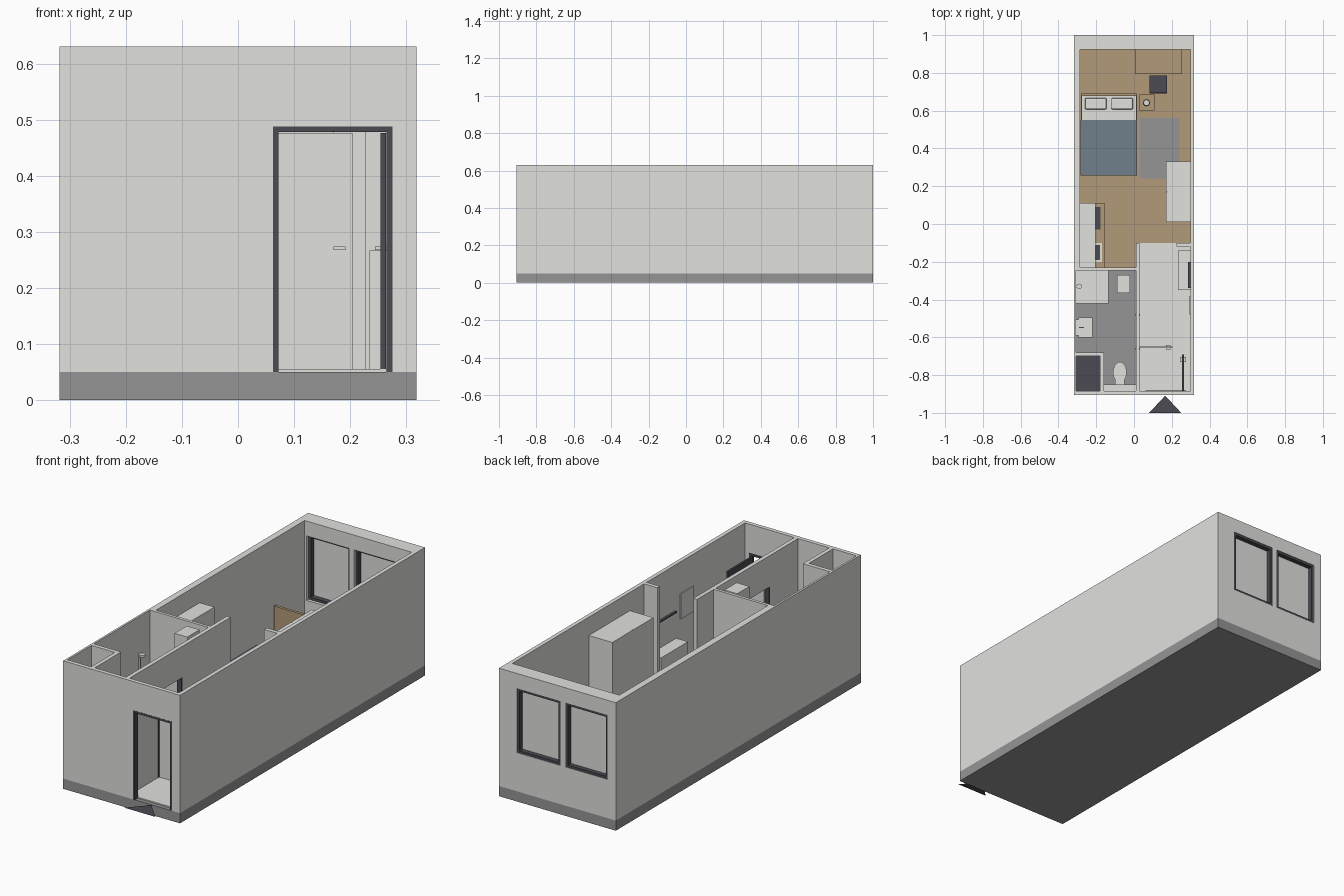
import bpy
import bmesh
from mathutils import Matrix, Vector

default_cube = bpy.data.objects.get("Cube")
if default_cube:
    bpy.data.objects.remove(default_cube, do_unlink=True)


def make_material(name, red, green, blue):
    material = bpy.data.materials.new(name)
    material.use_nodes = True
    colour = (red, green, blue, 1)
    material.diffuse_color = colour
    shader = material.node_tree.nodes["Principled BSDF"]
    shader.inputs["Base Color"].default_value = colour
    return material


white = make_material("warm white", .75, .75, .73)
grey = make_material("mid grey", .3, .3, .3)
wood = make_material("oak wood", .45, .32, .19)
blue = make_material("slate blue", .16, .21, .26)
dark = make_material("charcoal", .07, .07, .085)

# Main limits of the unit
HALF = .318
FRONT, BACK = -.905, 1
FRONT_IN, BACK_IN = -.885, .925
LEFT_IN, RIGHT_IN = .298, -.285
BATH_IN = -.308
FLOOR, TOP = .05, .63
FINISH = FLOOR + .004
DOOR_TOP = .476
HALL_A, HALL_B = .01, .03
HALL_END = -.1
BATH_END = -.245


def finish_object(name, mesh_data, material):
    mesh = bpy.data.meshes.new(name)
    mesh_data.to_mesh(mesh)
    mesh_data.free()
    mesh.materials.append(material)
    result = bpy.data.objects.new(name, mesh)
    bpy.context.collection.objects.link(result)
    return result


def box(name, material, x, y, z):
    """Box from three (low, high) pairs."""
    low, high = (Vector(corner) for corner in zip(x, y, z))
    mesh_data = bmesh.new()
    place = Matrix.Translation((low + high) / 2) @ Matrix.Diagonal((high - low).to_4d())
    bmesh.ops.create_cube(mesh_data, size=1, matrix=place)
    return finish_object(name, mesh_data, material)


def round_part(name, material, centre, z, radius_x, radius_y, taper=1):
    """Upright elliptical cylinder or cone."""
    mesh_data = bmesh.new()
    height = z[1] - z[0]
    place = Matrix.Translation((*centre, z[0] + height / 2)) @ Matrix.Diagonal((radius_x, radius_y, height, 1))
    bmesh.ops.create_cone(mesh_data, cap_ends=True, segments=24, radius1=1,
                          radius2=taper, depth=1, matrix=place)
    result = finish_object(name, mesh_data, material)
    for face in result.data.polygons:
        face.use_smooth = abs(face.normal.z) < .9
    return result


def four_legs(name, material, x, y, z, size):
    for x_low in (x[0], x[1] - size):
        for y_low in (y[0], y[1] - size):
            box(name, material, (x_low, x_low + size), (y_low, y_low + size), z)


def frame(name, material, x, y, z, width, sill=True):
    """Rectangular frame facing front or back."""
    box(name + "_side", material, (x[0], x[0] + width), y, z)
    box(name + "_side", material, (x[1] - width, x[1]), y, z)
    inner = (x[0] + width, x[1] - width)
    box(name + "_head", material, inner, y, (z[1] - width, z[1]))
    if sill:
        box(name + "_sill", material, inner, y, (z[0], z[0] + width))


full = (FLOOR, TOP)

# Base slab and floor finishes
box("base_slab", grey, (-HALF, HALF), (FRONT, BACK), (0, FLOOR))
box("room_floor", wood, (RIGHT_IN, LEFT_IN), (BATH_END, BACK_IN), (FLOOR, FINISH))
box("hall_floor", white, (HALL_B, LEFT_IN), (FRONT_IN, HALL_END), (FLOOR, FINISH + .002))
box("bathroom_floor", grey, (BATH_IN, HALL_A), (FRONT_IN, BATH_END), (FLOOR, FINISH))

# Long outer walls
box("left_wall", white, (LEFT_IN, HALF), (FRONT, BACK), full)
box("right_wall_room", white, (-HALF, RIGHT_IN), (BATH_END, BACK), full)
box("right_wall_bathroom", white, (-HALF, BATH_IN), (FRONT, BATH_END), full)

# Front wall around the entrance
DOOR = (.062, .275)
DOOR_HEAD = .488
front_y = (FRONT, FRONT_IN)
box("front_wall_wide", white, (BATH_IN, DOOR[0]), front_y, full)
box("front_wall_narrow", white, (DOOR[1], LEFT_IN), front_y, full)
box("front_wall_lintel", white, DOOR, front_y, (DOOR_HEAD, TOP))
frame("entrance_frame", dark, DOOR, (FRONT - .001, FRONT_IN + .003), (FLOOR, DOOR_HEAD), .01, sill=False)

# Back wall around two windows
SILL, HEAD = .24, .557
back_y = (BACK_IN, BACK)
windows = [(-.274, -.044), (-.017, .219)]
box("back_wall_below", white, (RIGHT_IN, LEFT_IN), back_y, (FLOOR, SILL))
box("back_wall_above", white, (RIGHT_IN, LEFT_IN), back_y, (HEAD, TOP))
edges = [RIGHT_IN] + [edge for window in windows for edge in window] + [LEFT_IN]
for post in zip(edges[::2], edges[1::2]):
    box("back_wall_post", white, post, back_y, (SILL, HEAD))
for window in windows:
    frame("window_frame", dark, window, (BACK - .06, BACK - .002), (SILL, HEAD), .012)
    box("window_pane", white, window, (BACK - .035, BACK - .025), (SILL, HEAD))

# Inner partitions with the bathroom doorway
OPENING = (-.66, -.48)
hall_x = (HALL_A, HALL_B)
box("hall_partition_front", white, hall_x, (FRONT_IN, OPENING[0]), full)
box("hall_partition_back", white, hall_x, (OPENING[1], HALL_END), full)
box("hall_partition_lintel", white, hall_x, OPENING, (DOOR_TOP, TOP))
for edge in OPENING:
    box("bathroom_door_jamb", dark, (HALL_A - .002, HALL_B + .002), (edge - .004, edge + .004), (FLOOR, DOOR_TOP))
box("bathroom_back_wall", white, (BATH_IN, HALL_A), (BATH_END, BATH_END + .015), full)
box("hall_stub_wall", white, (.226, LEFT_IN), (HALL_END - .02, HALL_END), full)

# Service shaft
box("shaft_side_wall", white, (-.18, -.16), (FRONT_IN, -.68), full)
box("shaft_back_wall", white, (BATH_IN, -.18), (-.7, -.68), full)
box("shaft_floor", dark, (BATH_IN, -.18), (FRONT_IN, -.7), (FLOOR, FINISH + .003))

# Open doors and their handles
box("entrance_door", dark, (.254, .264), (FRONT_IN, -.69), (FINISH, DOOR_TOP))
for side in (.244, .264):
    box("entrance_handle", white, (side, side + .01), (-.73, -.705), (.268, .274))
box("bathroom_door", white, (HALL_B, .204), (-.656, -.648), (FINISH, DOOR_TOP))
for side in (-.664, -.648):
    box("bathroom_door_handle", white, (.17, .192), (side, side + .008), (.268, .274))

# Hall furniture
box("shoe_cabinet", white, (.234, LEFT_IN), (-.35, -.14), (FLOOR, .267))
box("hall_mirror", white, (LEFT_IN - .005, LEFT_IN), (-.48, -.38), (.35, .475))
box("coat_rail", dark, (LEFT_IN - .012, LEFT_IN), (-.34, -.2), (.4, .406))

# Bathroom fittings
box("shower_tray", white, (BATH_IN, -.135), (-.42, BATH_END), (FLOOR, .07))
round_part("shower_head", white, (-.29, -.33), (.44, .45), .014, .014)
box("shower_pipe", white, (BATH_IN, -.3), (-.335, -.325), (.2, .45))
box("water_heater", white, (-.09, -.02), (-.365, -.27), (.48, .62))
box("wash_basin", white, (-.295, -.22), (-.6, -.495), (.18, .225))
box("basin_bracket", white, (BATH_IN, -.295), (-.59, -.505), (.18, .225))
box("basin_tap", white, (-.29, -.265), (-.551, -.545), (.225, .25))
box("cistern_casing", white, (-.16, HALL_A), (FRONT_IN, -.85), (FLOOR, .29))
round_part("toilet_bowl", white, (-.075, -.785), (FLOOR, .13), .022, .035, 1.55)
round_part("toilet_seat", white, (-.075, -.785), (.13, .142), .036, .055)
box("toilet_back", white, (-.1, -.05), (-.85, -.81), (FLOOR, .138))

# Kitchen counter, wall cupboards, hob and sink
kitchen_y = (BATH_END + .015, .11)
box("kitchen_base", white, (RIGHT_IN, -.165), kitchen_y, (FLOOR, .225))
box("kitchen_worktop", wood, (RIGHT_IN, -.155), kitchen_y, (.225, .235))
box("kitchen_wall_cupboards", white, (RIGHT_IN, -.205), kitchen_y, (.38, .537))
box("kitchen_hob", dark, (-.27, -.178), (-.03, .09), (.235, .24))
box("kitchen_sink_rim", white, (-.27, -.17), (-.2, -.1), (.235, .239))
box("kitchen_sink_bowl", dark, (-.26, -.18), (-.19, -.11), (.239, .241))

# Bed
bed_x = (-.28, .015)
box("bed_base", wood, bed_x, (.26, .678), (FLOOR, .1))
box("mattress", white, (-.278, .013), (.265, .678), (.1, .155))
box("blanket", blue, (-.282, .017), (.257, .55), (.09, .162))
box("headboard", wood, bed_x, (.678, .692), (FLOOR, .305))
for start in (-.26, -.12):
    pillow = box("pillow", white, (start, start + .115), (.607, .667), (.155, .18))
    bevel = pillow.modifiers.new("soft edge", "BEVEL")
    bevel.width = .007
    bevel.segments = 2

# Bedside table and lamp
box("bedside_table", wood, (.03, .108), (.602, .685), (FLOOR, .15))
lamp = (.066, .642)
round_part("lamp_foot", dark, lamp, (.15, .185), .005, .005)
round_part("lamp_shade", white, lamp, (.185, .22), .019, .019, .8)

# Desk and chair
desk_x, desk_y = (.005, .255), (.795, BACK_IN)
box("desk_top", wood, desk_x, desk_y, (.195, .205))
four_legs("desk_leg", wood, desk_x, desk_y, (FLOOR, .195), .01)
chair_x, chair_y = (.082, .176), (.69, .786)
box("chair_seat", dark, chair_x, chair_y, (.135, .147))
four_legs("chair_leg", dark, chair_x, chair_y, (FLOOR, .135), .01)
box("chair_back", dark, chair_x, (.69, .7), (.147, .23))

# Rug and two-door wardrobe
box("rug", grey, (.03, .24), (.24, .56), (FINISH, FINISH + .003))
box("wardrobe_body", white, (.175, LEFT_IN), (.01, .33), (FLOOR, .54))
for doors in ((.01, .169), (.171, .33)):
    box("wardrobe_door", white, (.17, .175), doors, (FLOOR + .01, .54))

# Entrance marker
marker = bmesh.new()
points = [(.08, -BACK), (.25, -BACK), (.165, FRONT - .004)]
marker.faces.new([marker.verts.new((x, y, FLOOR)) for x, y in points])
finish_object("entrance_arrow", marker, dark)
